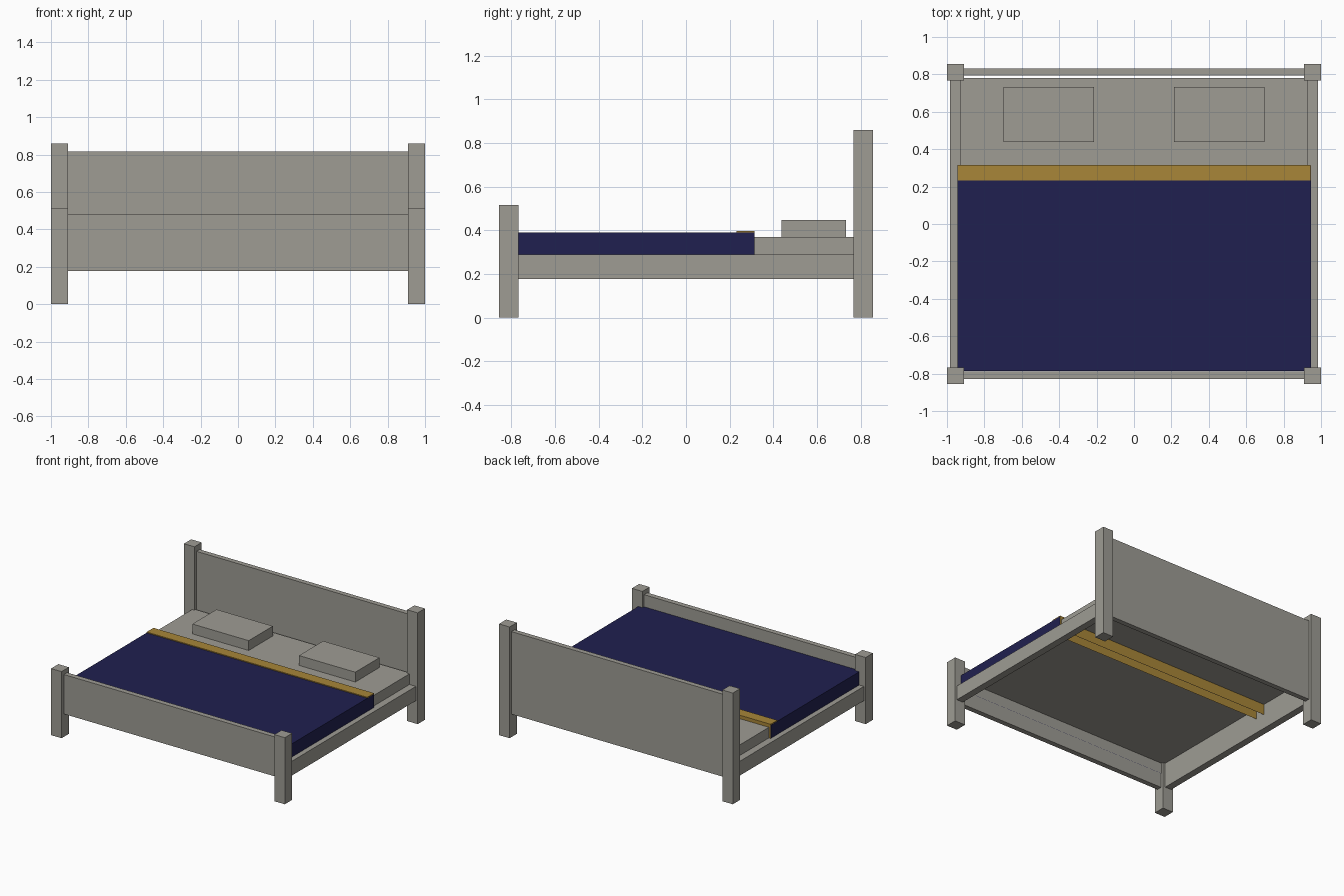
import bpy
import bmesh

if "Cube" in bpy.data.objects:
    bpy.data.objects.remove(bpy.data.objects["Cube"])


def material(name, rgb):
    m = bpy.data.materials.new(name)
    m.diffuse_color = (*rgb, 1.0)
    m.use_nodes = True
    m.node_tree.nodes["Principled BSDF"].inputs["Base Color"].default_value = m.diffuse_color
    return m


GREY = material("warm_grey", (0.342, 0.332, 0.296))
NAVY = material("navy", (0.0144, 0.0144, 0.080))
GOLD = material("gold", (0.392, 0.238, 0.040))


def box(name, x, y, z, mat, open_bottom=False):
    """Box from (min, max) ranges, optionally without its underside."""
    bm = bmesh.new()
    bmesh.ops.create_cube(bm, size=1.0)
    for v in bm.verts:
        v.co = [r[0] if c < 0 else r[1] for c, r in zip(v.co, (x, y, z))]
    if open_bottom:
        bm.normal_update()
        under = [f for f in bm.faces if f.normal.z < -0.5]
        bmesh.ops.delete(bm, geom=under, context='FACES_ONLY')
    me = bpy.data.meshes.new(name)
    bm.to_mesh(me)
    bm.free()
    me.materials.append(mat)
    ob = bpy.data.objects.new(name, me)
    bpy.context.collection.objects.link(ob)
    return ob


# Posts, side rails and pillows, one of each per side
for s, side in ((-1, "left"), (1, "right")):
    def span(a, b):
        return tuple(sorted((s * a, s * b)))

    box(f"front_post_{side}", span(0.91, 1.0), (-0.856, -0.767), (0, 0.515), GREY)
    box(f"back_post_{side}", span(0.91, 1.0), (0.767, 0.856), (0, 0.86), GREY)
    box(f"side_rail_{side}", span(0.93, 0.985), (-0.767, 0.767), (0.177, 0.288), GREY)
    box(f"pillow_{side}", span(0.215, 0.697), (0.438, 0.733), (0.37, 0.446), GREY, True)

# End boards
box("headboard", (-0.91, 0.91), (0.793, 0.832), (0.177, 0.815), GREY)
box("footboard", (-0.91, 0.91), (-0.828, -0.788), (0.177, 0.482), GREY)

# Bedding shells, open underneath
box("mattress", (-0.93, 0.93), (-0.783, 0.781), (0.288, 0.37), GREY, True)
box("blanket", (-0.945, 0.945), (-0.785, 0.313), (0.288, 0.39), NAVY, True)
box("blanket_band", (-0.944, 0.944), (0.232, 0.315), (0.288, 0.397), GOLD, True)
